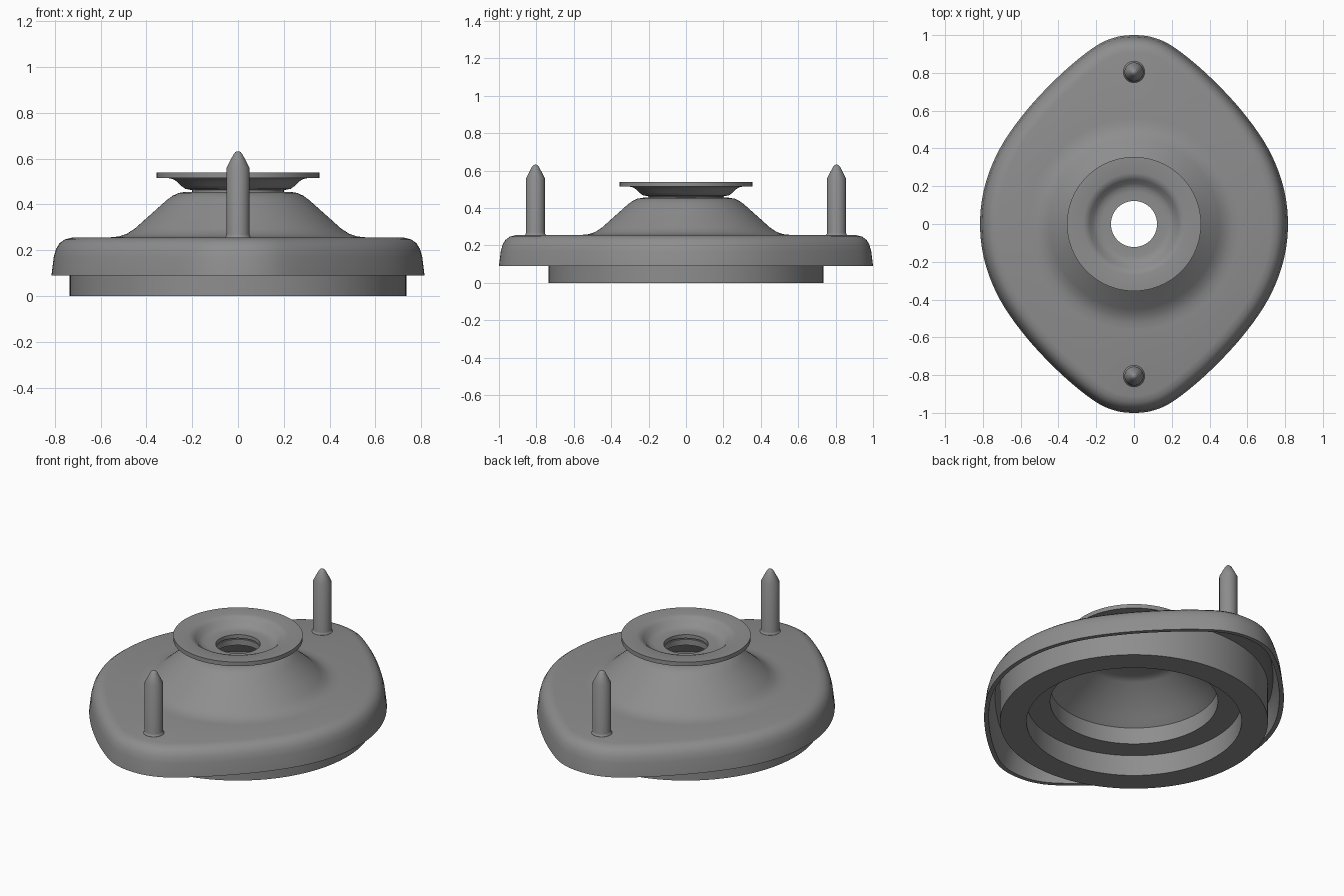
import bpy, bmesh, math
from mathutils import Vector
from mathutils.geometry import interpolate_bezier

if "Cube" in bpy.data.objects:
    bpy.data.objects.remove(bpy.data.objects["Cube"])

metal = bpy.data.materials.new("grey_metal")
metal.use_nodes = True
grey = (0.27, 0.27, 0.27, 1)
metal.diffuse_color = grey
metal.node_tree.nodes["Principled BSDF"].inputs["Base Color"].default_value = grey


def loft(name, rings, closed=True):
    """Skin equal-length rings of points; closed joins the last ring to the first."""
    bm = bmesh.new()
    loops = [[bm.verts.new(p) for p in ring] for ring in rings]
    n = len(loops[0])
    pairs = list(zip(loops, loops[1:]))
    if closed:
        pairs.append((loops[-1], loops[0]))
    for a, b in pairs:
        for i in range(n):
            j = (i + 1) % n
            bm.faces.new((a[i], a[j], b[j], b[i]))
    if not closed:
        bm.faces.new(loops[0])
        bm.faces.new(loops[-1])
    bmesh.ops.recalc_face_normals(bm, faces=bm.faces)
    mesh = bpy.data.meshes.new(name)
    bm.to_mesh(mesh)
    bm.free()
    obj = bpy.data.objects.new(name, mesh)
    bpy.context.collection.objects.link(obj)
    mesh.materials.append(metal)
    bpy.ops.object.select_all(action='DESELECT')
    obj.select_set(True)
    bpy.context.view_layer.objects.active = obj
    bpy.ops.object.shade_smooth_by_angle(angle=math.radians(38))
    return obj


def circle(r, z, angles, y=0):
    return [(r * math.cos(a), y + r * math.sin(a), z) for a in angles]


def lathe(name, profile, n=96, y=0, closed=True):
    angles = [2 * math.pi * i / n for i in range(n)]
    return loft(name, [circle(r, z, angles, y) for r, z in profile], closed)


# Rounded diamond outline: one quarter as a spline, mirrored twice
quarter = [Vector(p) for p in ((0.815, 0), (0.79, 0.2), (0.71, 0.4), (0.57, 0.6),
                               (0.39, 0.79), (0.22, 0.93), (0.11, 0.985), (0, 1))]
first, last = quarter[1], quarter[-2]
ctrl = [Vector((first.x, -first.y))] + quarter + [Vector((-last.x, last.y))]
arc = []
for p0, p1, p2, p3 in zip(ctrl, ctrl[1:], ctrl[2:], ctrl[3:]):
    span = interpolate_bezier(p1, p1 + (p2 - p0) / 6, p2 - (p3 - p1) / 6, p2, 6)
    arc += [Vector((v.x, v.y)) for v in span[:-1]]
arc.append(quarter[-1])
half = arc + [Vector((-p.x, p.y)) for p in reversed(arc[:-1])]
outline = half + [Vector((p.x, -p.y)) for p in reversed(half[1:-1])]
angles = [math.atan2(p.y, p.x) for p in outline]


def inset(d, z):
    ring = []
    for i, p in enumerate(outline):
        t = (outline[(i + 1) % len(outline)] - outline[i - 1]).normalized()
        ring.append((p.x - t.y * d, p.y + t.x * d, z))
    return ring


# Pressed flange with a hollow underside and a raised centre cone
rim = [(0, 0.09), (0.01, 0.17), (0.02, 0.205), (0.035, 0.23), (0.058, 0.247), (0.09, 0.255)]
cone = [(0.56, 0.256), (0.52, 0.26), (0.485, 0.272), (0.45, 0.295), (0.31, 0.42),
        (0.285, 0.438), (0.26, 0.45), (0.23, 0.455), (0.122, 0.455),
        (0.122, 0.42), (0.23, 0.42), (0.27, 0.405), (0.42, 0.26), (0.46, 0.225), (0.65, 0.225)]
under = [(0.09, 0.225), (0.06, 0.215), (0.04, 0.18), (0.025, 0.09)]
loft("flange", [inset(*p) for p in rim] + [circle(r, z, angles) for r, z in cone]
     + [inset(*p) for p in under])

# Stepped locating ring underneath
lathe("base_ring", [(0.735, 0), (0.735, 0.235), (0.46, 0.235), (0.46, 0.125),
                    (0.59, 0.125), (0.59, 0)], 128)

# Dished washer on top of the cone, with a narrow neck below it
lathe("dished_washer", [(0.355, 0.515), (0.355, 0.54), (0.27, 0.54), (0.25, 0.534),
                        (0.235, 0.522), (0.215, 0.5), (0.195, 0.488), (0.17, 0.484),
                        (0.122, 0.484), (0.122, 0.462), (0.2, 0.462), (0.23, 0.468),
                        (0.25, 0.482), (0.27, 0.502), (0.285, 0.511), (0.305, 0.515)])
lathe("washer_neck", [(0.2, 0.45), (0.2, 0.466), (0.13, 0.466), (0.13, 0.45)])

# Pointed mounting studs
stud = [(0.057, 0.245), (0.057, 0.256), (0.052, 0.262), (0.05, 0.27), (0.05, 0.56),
        (0.019, 0.62), (0.012, 0.628), (0.004, 0.632)]
for name, side in (("front_stud", -1), ("back_stud", 1)):
    lathe(name, stud, 32, side * 0.805, closed=False)
